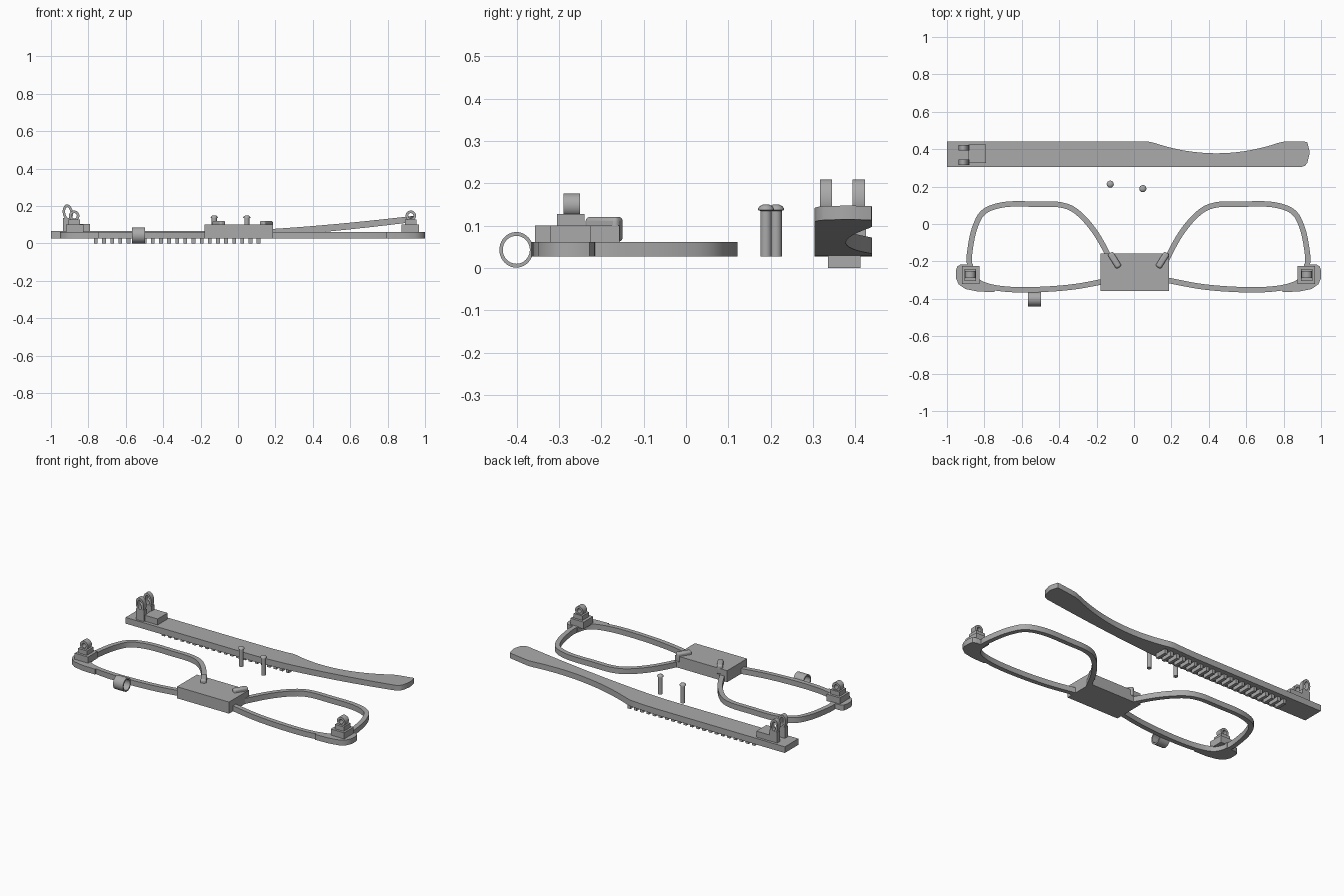
import bpy, bmesh, math
from mathutils import Vector

cube = bpy.data.objects.get("Cube")
if cube:
    bpy.data.objects.remove(cube, do_unlink=True)

grey = bpy.data.materials.new("plain_grey")
grey.use_nodes = True
colour = (0.4, 0.4, 0.4, 1)
grey.diffuse_color = colour
grey.node_tree.nodes["Principled BSDF"].inputs["Base Color"].default_value = colour

MID = 0.024            # centre line of the spectacle front
BASE, TOP = 0.027, 0.061


def finish(name, bm, mirror=False, bevel=0):
    """Turn a bmesh into a shaded object, optionally mirrored on the centre line."""
    bmesh.ops.recalc_face_normals(bm, faces=bm.faces)
    mesh = bpy.data.meshes.new(name)
    bm.to_mesh(mesh)
    bm.free()
    mesh.materials.append(grey)
    ob = bpy.data.objects.new(name, mesh)
    bpy.context.collection.objects.link(ob)
    bpy.ops.object.select_all(action='DESELECT')
    ob.select_set(True)
    bpy.context.view_layer.objects.active = ob
    bpy.ops.object.shade_smooth_by_angle(angle=math.radians(32))
    if bevel:
        mod = ob.modifiers.new("rounded", 'BEVEL')
        mod.width, mod.segments = bevel, 3
    if mirror:
        ob.location.x = MID
        ob.modifiers.new("other_side", 'MIRROR')
    return ob


def loft(bm, rings, closed=False):
    """Skin equal vertex loops; cap the ends unless closed."""
    loops = [[bm.verts.new(p) for p in ring] for ring in rings]
    n = len(loops[0])
    pairs = list(zip(loops, loops[1:])) + ([(loops[-1], loops[0])] if closed else [])
    for a, b in pairs:
        for i in range(n):
            j = (i + 1) % n
            bm.faces.new((a[i], a[j], b[j], b[i]))
    if not closed:
        bm.faces.new(loops[0])
        bm.faces.new(loops[-1])


def add_box(bm, x, y, z):
    loft(bm, [[(x[0], y[0], h), (x[1], y[0], h), (x[1], y[1], h), (x[0], y[1], h)] for h in z])


def box(name, x, y, z, **kw):
    bm = bmesh.new()
    add_box(bm, x, y, z)
    return finish(name, bm, **kw)


def prism(name, outline, z, **kw):
    bm = bmesh.new()
    loft(bm, [[(x, y, h) for x, y in outline] for h in z])
    return finish(name, bm, **kw)


def eyelet(name, centre, axis, outer, hole, width, **kw):
    """Short tube along x or y; outer and hole are (sideways, upward) radii."""
    bm, rings = bmesh.new(), []
    for k in range(40):
        a = math.tau * k / 40
        ring = []
        for r, w in ((outer, -1), (outer, 1), (hole, 1), (hole, -1)):
            side, along = r[0] * math.cos(a), w * width / 2
            p = (along, side) if axis == 'X' else (side, along)
            ring.append(Vector((*p, r[1] * math.sin(a))) + Vector(centre))
        rings.append(ring)
    loft(bm, rings, closed=True)
    return finish(name, bm, **kw)


def spline(points, steps):
    """Smooth path through the points."""
    pts = [Vector(p) for p in points]
    pts = [2 * pts[0] - pts[1]] + pts + [2 * pts[-1] - pts[-2]]
    path = []
    for a, b, c, d in zip(pts, pts[1:], pts[2:], pts[3:]):
        for s in range(steps):
            t = s / steps
            path.append(0.5 * (2 * b + (c - a) * t + (2 * a - 5 * b + 4 * c - d) * t * t
                               + (3 * b - a - 3 * c + d) * t ** 3))
    return path + [pts[-2]]


def ribbon(name, path, width, z, **kw):
    bm, rings = bmesh.new(), []
    for i, p in enumerate(path):
        t = (path[min(i + 1, len(path) - 1)] - path[max(i - 1, 0)]).normalized()
        side = Vector((-t.y, t.x)) * width / 2
        a, b = p - side, p + side
        rings.append([(a.x, a.y, z[0]), (b.x, b.y, z[0]), (b.x, b.y, z[1]), (a.x, a.y, z[1])])
    loft(bm, rings)
    return finish(name, bm, **kw)


# Lens rims, open at the bridge
rim = [(.125, -.238), (.225, -.054), (.325, .061), (.415, .102), (.55, .106), (.715, .104),
       (.825, .066), (.875, -.019), (.9, -.134), (.903, -.214), (.873, -.294), (.805, -.332),
       (.685, -.35), (.525, -.35), (.34, -.335), (.15, -.3)]
ribbon("lens_rim", spline(rim, 6), 0.029, (BASE, TOP), mirror=True)

# Corner tabs that carry the hinges
tab = [(.885, -.215), (.95, -.216), (.97, -.228), (.976, -.25), (.976, -.29), (.962, -.322),
       (.925, -.348), (.86, -.361), (.77, -.364), (.77, -.345), (.84, -.325), (.88, -.285)]
prism("corner_tab", tab, (BASE, TOP), mirror=True)
box("front_hinge_base", (.85, .943), (-.32, -.225), (TOP - .005, .1), mirror=True)
box("front_hinge_step", (.868, .93), (-.305, -.24), (.1, .128), mirror=True)
eyelet("front_hinge_eyelet", (.9, -.27, .148), 'Y', (.028, .028), (.014, .014), .04, mirror=True)

# Bridge block and the two nose bars on it
box("bridge_block", (-.178, .187), (-.357, -.157), (BASE, .1))
ribbon("nose_bar", [Vector((.152, -.155)), Vector((.104, -.232))], .034, (.062, .121),
       mirror=True, bevel=.01)

# Loop on the front edge
eyelet("side_loop", (-.532, -.401, .043), 'X', (.04, .042), (.032, .033), .07)

# Two loose hinge pins with domed heads
profile = [(.0135, BASE), (.0135, .135), (.019, .137), (.0185, .141), (.015, .146), (.007, .15)]
for label, x, y in (("right", -.127, .213), ("left", .047, .189)):
    bm = bmesh.new()
    loft(bm, [[(x + r * math.cos(math.tau * k / 24), y + r * math.sin(math.tau * k / 24), z)
               for k in range(24)] for r, z in profile])
    finish(label + "_hinge_pin", bm)


# Temple arm: straight, then lifting, scooped and rounded at the tip
def arm_section(x, near=.304, far=.44):
    lift = max(0, x + .1) ** 1.5
    scoop = max(0, 1 - ((x - .44) / .35) ** 2)
    far -= .062 * scoop
    low, high = BASE + .083 * lift, .066 + .077 * lift
    return [(x, near, low), (x, far, low), (x, far, high), (x, near, high)]


bm = bmesh.new()
stations = [-1] + [-.1 + .03 * i for i in range(34)]
loft(bm, [arm_section(x) for x in stations]
     + [arm_section(.912, .31), arm_section(.926, .325, .438), arm_section(.937, .37, .395)])
finish("temple_arm", bm)

# Temple hinge: base pad and twin upright eyelets
box("temple_hinge_pad", (-.885, -.79), (.325, .425), (.06, .104))
for label, y in (("near", .331), ("far", .408)):
    box(label + "_hinge_foot", (-.935, -.88), (y - .015, y + .015), (.06, .135))
    ob = eyelet(label + "_hinge_eyelet", (0, 0, 0), 'Y', (.027, .044), (.014, .029), .029)
    ob.location, ob.rotation_euler.y = (-.91, y, .165), math.radians(-8)

# Plain raised slats under the arm
bm = bmesh.new()
for i in range(21):
    x = -.77 + i * .0435
    add_box(bm, (x, x + .02), (.336, .412), (0, .03))
finish("underside_slats", bm)
